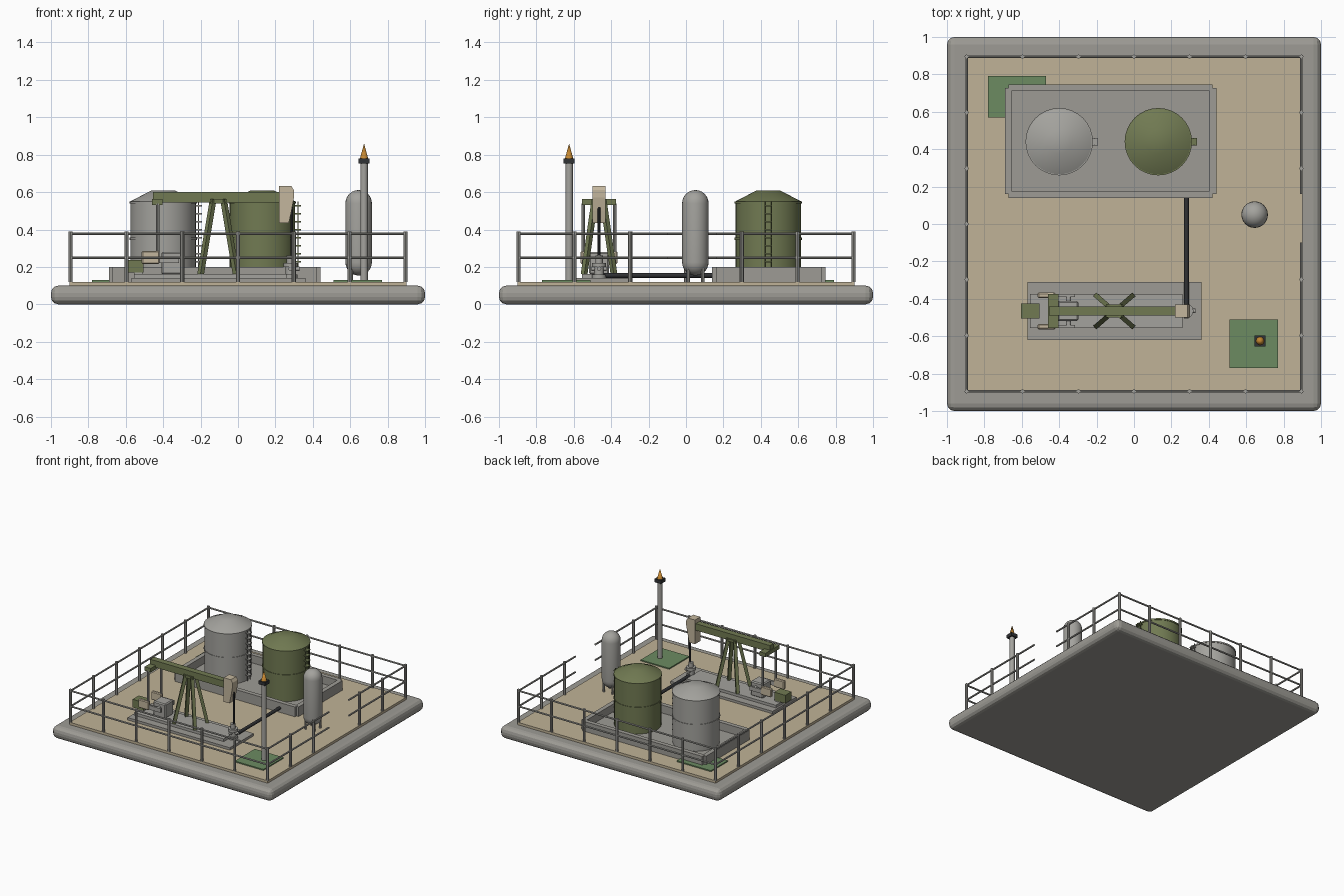
import bpy, bmesh, math
from mathutils import Vector

cube = bpy.data.objects.get("Cube")
if cube:
    bpy.data.objects.remove(cube, do_unlink=True)


def material(name, rgb):
    m = bpy.data.materials.new(name)
    m.use_nodes = True
    m.diffuse_color = (*rgb, 1)
    m.node_tree.nodes["Principled BSDF"].inputs["Base Color"].default_value = (*rgb, 1)
    return m


CONCRETE = material("concrete grey", (0.34, 0.33, 0.30))
STEEL = material("steel grey", (0.37, 0.365, 0.34))
SAND = material("sand", (0.53, 0.45, 0.31))
TAN = material("tan paint", (0.55, 0.47, 0.34))
OLIVE = material("olive paint", (0.165, 0.195, 0.085))
GRASS = material("grass green", (0.15, 0.26, 0.12))
DARK = material("dark iron", (0.03, 0.032, 0.035))
FLAME = material("flame orange", (0.55, 0.24, 0.03))


def finish(name, bm, mat, smooth=False):
    bmesh.ops.recalc_face_normals(bm, faces=bm.faces)
    me = bpy.data.meshes.new(name)
    bm.to_mesh(me)
    bm.free()
    me.materials.append(mat)
    ob = bpy.data.objects.new(name, me)
    bpy.context.collection.objects.link(ob)
    if smooth:
        bpy.ops.object.select_all(action="DESELECT")
        ob.select_set(True)
        bpy.context.view_layer.objects.active = ob
        bpy.ops.object.shade_smooth_by_angle(angle=math.radians(35))
    return ob


def box(name, lo, hi, mat, bevel=0, segments=1):
    bm = bmesh.new()
    bmesh.ops.create_cube(bm, size=1)
    for v in bm.verts:
        v.co = Vector([(a + b) / 2 + c * (b - a) for a, b, c in zip(lo, hi, v.co)])
    if bevel:
        bmesh.ops.bevel(bm, geom=bm.edges[:], offset=bevel, segments=segments,
                        profile=0.5, affect="EDGES")
    return finish(name, bm, mat)


def bar(name, a, b, r, mat, sides=8, smooth=True):
    """Straight bar between two points."""
    a, b = Vector(a), Vector(b)
    bm = bmesh.new()
    bmesh.ops.create_cone(bm, cap_ends=True, segments=sides, radius1=r, radius2=r,
                          depth=(b - a).length)
    turn = math.pi / 4 if sides == 4 else 0
    q = (b - a).to_track_quat("Z", "Y").to_matrix()
    for v in bm.verts:
        c, s = math.cos(turn), math.sin(turn)
        v.co = Vector((v.co.x * c - v.co.y * s, v.co.x * s + v.co.y * c, v.co.z))
        v.co = q @ v.co + (a + b) / 2
    return finish(name, bm, mat, smooth and sides > 4)


def lathe(name, x, y, profile, mat, sides=32):
    """Spin a list of (radius, height) points about a vertical axis."""
    bm = bmesh.new()
    vs = [bm.verts.new((x + r, y, z)) for r, z in profile]
    es = [bm.edges.new(p) for p in zip(vs, vs[1:])]
    bmesh.ops.spin(bm, geom=vs + es, cent=(x, y, 0), axis=(0, 0, 1),
                   angle=math.tau, steps=sides)
    bmesh.ops.remove_doubles(bm, verts=bm.verts, dist=0.0005)
    return finish(name, bm, mat, True)


def extrude_y(name, outline, y0, y1, mat):
    bm = bmesh.new()
    f = bm.faces.new([bm.verts.new((x, y0, z)) for x, z in outline])
    g = bmesh.ops.extrude_face_region(bm, geom=[f])["geom"]
    bmesh.ops.translate(bm, vec=(0, y1 - y0, 0),
                        verts=[v for v in g if isinstance(v, bmesh.types.BMVert)])
    return finish(name, bm, mat)


# Ground slab, sand pad and grass patches
G = 0.12
box("ground_slab", (-1, -1, 0), (1, 1, 0.1), CONCRETE, 0.04, 3)
box("sand_pad", (-0.9, -0.9, 0.09), (0.9, 0.9, G), SAND)
box("grass_patch_front", (0.51, -0.77, G), (0.77, -0.51, 0.129), GRASS)
box("grass_patch_back", (-0.78, 0.57, G), (-0.47, 0.79, 0.129), GRASS)

# Perimeter railing with a gateway in the left side
R = 0.895
steps = [-R + i * R / 3 for i in range(7)]
posts = {(round(s, 3), e) for s in steps for e in (-R, R)}
posts |= {(e, round(s, 3)) for s in steps for e in (-R, R) if not (e > 0 and abs(s) < 0.1)}
for x, y in sorted(posts):
    bar("railing_post", (x, y, G), (x, y, 0.39), 0.011, STEEL)
for z in (0.25, 0.378):
    for y in (-R, R):
        bar("railing_rail", (-R, y, z), (R, y, z), 0.007, STEEL)
    bar("railing_rail", (-R, -R, z), (-R, R, z), 0.007, STEEL)
    bar("railing_rail", (R, -R, z), (R, -0.1, z), 0.007, STEEL)
    bar("railing_rail", (R, 0.16, z), (R, R, z), 0.007, STEEL)

# Containment bund around the tanks
box("bund_floor", (-0.67, 0.16, G), (0.42, 0.73, 0.135), CONCRETE)
for y in (0.14, 0.71):
    box("bund_long_wall", (-0.67, y, G), (0.42, y + 0.036, 0.2), CONCRETE)
for x in (-0.69, 0.404):
    box("bund_short_wall", (x, 0.16, G), (x + 0.036, 0.726, 0.199), CONCRETE)

# Storage tanks with hoops and ladders
for label, x, mat in (("grey", -0.4, STEEL), ("olive", 0.13, OLIVE)):
    y, r = 0.44, 0.176
    lathe(label + "_tank", x, y, [(0, 0.13), (r, 0.13), (r, 0.55), (0.065, 0.608), (0, 0.608)], mat)
    for z in (0.35, 0.545):
        lathe(label + "_tank_hoop", x, y, [(r - 0.004, z - 0.006), (r + 0.004, z - 0.006),
                                           (r + 0.004, z + 0.006), (r - 0.004, z + 0.006)], mat)
    for dy in (-0.018, 0.018):
        bar("ladder_stile", (x + 0.19, y + dy, 0.14), (x + 0.19, y + dy, 0.55), 0.003, mat, 6)
    for i in range(9):
        z = 0.18 + i * 0.043
        box("ladder_rung", (x + 0.17, y - 0.02, z), (x + 0.207, y + 0.02, z + 0.008), mat)

# Upright separator vessel on legs
vx, vy, vr = 0.645, 0.05, 0.071
arc = [math.radians(a) for a in range(0, 91, 15)]
lower = [(vr * math.sin(a), 0.225 - vr * math.cos(a)) for a in arc]
upper = [(vr * math.cos(a), 0.54 + vr * math.sin(a)) for a in arc]
lathe("separator_vessel", vx, vy, lower + upper, STEEL, 24)
for i in range(4):
    a = math.pi / 4 + i * math.pi / 2
    px, py = vx + 0.055 * math.cos(a), vy + 0.055 * math.sin(a)
    bar("separator_leg", (px, py, G), (px, py, 0.23), 0.009, STEEL)

# Flare stack
fx, fy = 0.674, -0.625
bar("flare_stack", (fx, fy, G), (fx, fy, 0.76), 0.02, STEEL, 16)
box("flare_collar", (fx - 0.029, fy - 0.029, 0.752), (fx + 0.029, fy + 0.029, 0.78), DARK)
lathe("flare_flame", fx, fy, [(0, 0.78), (0.022, 0.78), (0, 0.86)], FLAME, 12)

# Flow line from the well to the bund
bar("flow_line", (0.28, -0.45, 0.155), (0.28, 0.15, 0.155), 0.013, DARK, 12)

# Pump foundation and skid
Y = -0.465
box("pump_foundation", (-0.57, Y - 0.155, G), (0.36, Y + 0.155, 0.14), CONCRETE)
box("pump_skid", (-0.555, Y - 0.092, 0.14), (0.26, Y + 0.092, 0.162), STEEL)

# Support tower, walking beam and horse head
for sx in (-1, 1):
    for sy in (-1, 1):
        bar("tower_leg", (-0.105 + sx * 0.095, Y + sy * 0.08, 0.16),
            (-0.105 + sx * 0.028, Y + sy * 0.022, 0.56), 0.018, OLIVE, 4)
box("tower_cap", (-0.15, Y - 0.035, 0.54), (-0.06, Y + 0.035, 0.56), OLIVE)
box("walking_beam", (-0.455, Y - 0.025, 0.545), (0.24, Y + 0.025, 0.6), OLIVE)
extrude_y("horse_head", [(0.22, 0.435), (0.272, 0.435), (0.286, 0.5), (0.299, 0.57),
                         (0.299, 0.61), (0.285, 0.633), (0.22, 0.633)], Y - 0.035, Y + 0.035, TAN)
box("equalizer_bar", (-0.46, Y - 0.09, 0.53), (-0.405, Y + 0.09, 0.562), OLIVE)

# Gearbox, cranks, counterweights and motor
box("gearbox", (-0.41, Y - 0.053, 0.16), (-0.298, Y + 0.053, 0.28), STEEL, 0.008)
bar("crank_shaft", (-0.35, Y - 0.09, 0.24), (-0.35, Y + 0.09, 0.24), 0.014, STEEL, 12)
for s in (-1, 1):
    y = Y + s * 0.084
    bar("pitman_arm", (-0.43, y, 0.25), (-0.43, y, 0.54), 0.009, STEEL)
    box("crank_arm", (-0.46, y - 0.008, 0.222), (-0.315, y + 0.008, 0.256), STEEL)
    box("counterweight", (-0.515, y - 0.014, 0.215), (-0.42, y + 0.014, 0.285), TAN, 0.006)
box("motor", (-0.605, Y - 0.04, 0.17), (-0.505, Y + 0.04, 0.237), OLIVE)
box("motor_mount", (-0.555, Y - 0.035, 0.16), (-0.51, Y + 0.035, 0.172), STEEL)

# Wellhead and polished rod
wx = 0.28
lathe("wellhead", wx, Y, [(0, 0.14), (0.038, 0.14), (0.038, 0.16), (0.026, 0.16), (0.026, 0.2),
                          (0.038, 0.2), (0.038, 0.222), (0.02, 0.222), (0.02, 0.26), (0, 0.26)],
      STEEL, 16)
bar("wellhead_outlet", (wx, Y, 0.19), (wx + 0.05, Y, 0.19), 0.012, STEEL, 12)
bar("wellhead_valve", (wx, Y - 0.04, 0.19), (wx, Y + 0.04, 0.19), 0.012, STEEL, 12)
bar("polished_rod", (wx + 0.008, Y, 0.25), (wx + 0.008, Y, 0.52), 0.007, DARK)
